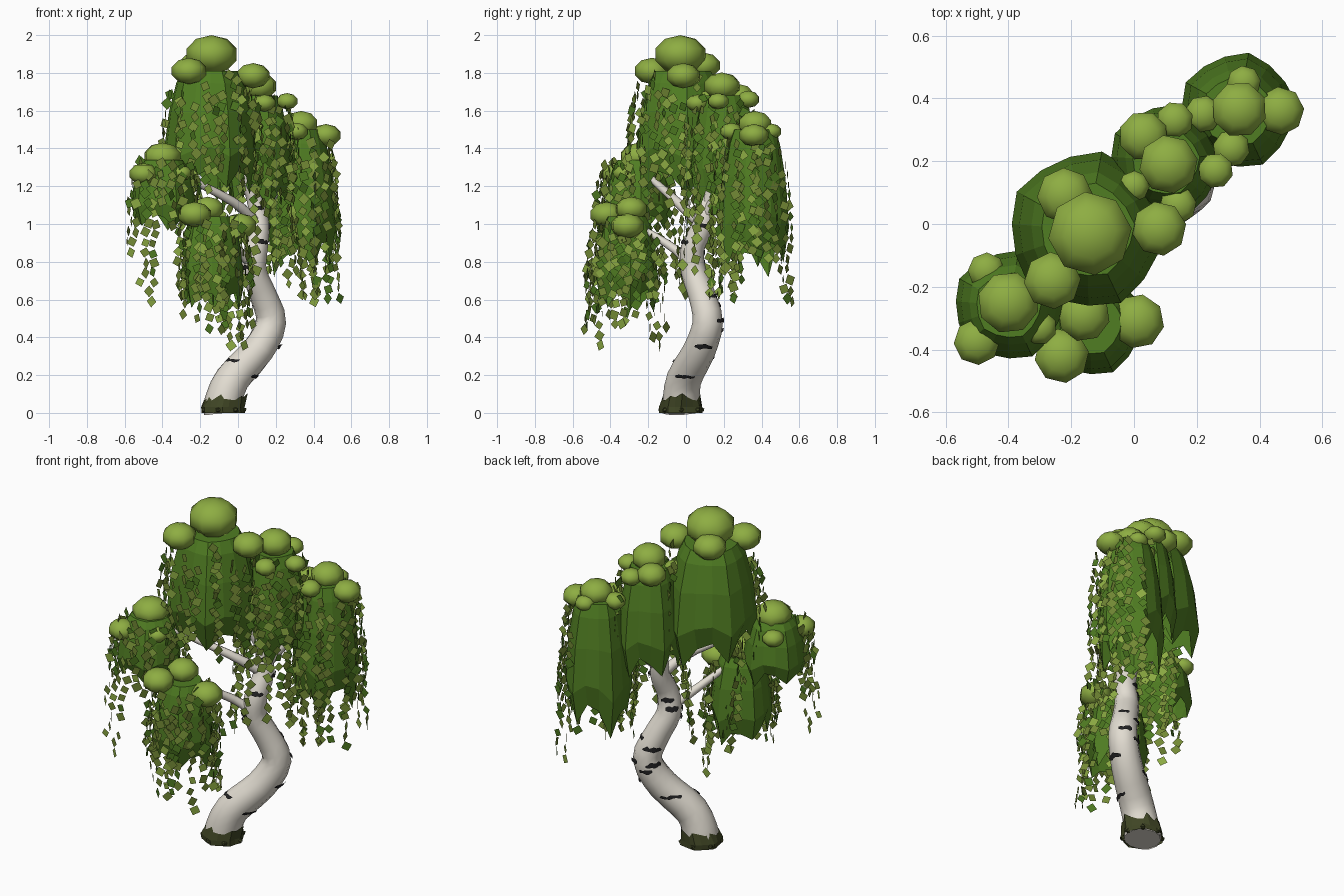
import bpy, bmesh, random
from math import sin, cos, pi, tau
from mathutils import Vector, Matrix

random.seed(11)
rnd = random.uniform

if "Cube" in bpy.data.objects:
    bpy.data.objects.remove(bpy.data.objects["Cube"], do_unlink=True)


def material(name, *rgb):
    m = bpy.data.materials.new(name)
    m.use_nodes = True
    m.diffuse_color = (*rgb, 1)
    m.node_tree.nodes["Principled BSDF"].inputs["Base Color"].default_value = (*rgb, 1)
    return m


BARK = material("pale bark", .76, .72, .64)
MARK = material("black bark mark", .016, .016, .017)
MOSS = material("dark moss", .05, .06, .018)
PUFF = material("light crown green", .27, .42, .055)
DRAPE = material("deep curtain green", .08, .205, .016)
LEAVES = [material("light leaf", .26, .4, .055),
          material("olive leaf", .17, .25, .035),
          material("dark leaf", .075, .19, .015)]


def finish(name, bm, mats, smooth=False):
    mesh = bpy.data.meshes.new(name)
    bm.to_mesh(mesh)
    bm.free()
    for m in mats:
        mesh.materials.append(m)
    for p in mesh.polygons:
        p.use_smooth = smooth
    obj = bpy.data.objects.new(name, mesh)
    bpy.context.collection.objects.link(obj)
    return obj


def bridge(bm, a, b, closed=True):
    n = len(a)
    for i in range(n if closed else n - 1):
        j = (i + 1) % n
        bm.faces.new((a[i], a[j], b[j], b[i]))


class Path:
    """Smooth curve through (x, y, z, radius) points."""
    def __init__(self, pts):
        self.p = [Vector(q) for q in pts]

    def at(self, s):
        last = len(self.p) - 1
        i = min(int(s * last), last - 1)
        t = s * last - i
        a, b, c, d = (self.p[max(0, min(last, i + k))] for k in (-1, 0, 1, 2))
        return (b * 2 + (c - a) * t + (a * 2 - b * 5 + c * 4 - d) * t * t
                + (b * 3 - a - c * 3 + d) * t ** 3) / 2

    def point(self, s, ang, grow=0):
        q = self.at(s)
        t = (self.at(min(1, s + .005)) - self.at(max(0, s - .005))).xyz.normalized()
        u = (Vector((1, 0, 0)) - t * t.x).normalized()
        return q.xyz + (u * cos(ang) + t.cross(u) * sin(ang)) * (q.w + grow), t

    def tube(self, name, mat, rings, sides):
        bm = bmesh.new()
        loops = [[bm.verts.new(self.point(k / rings, tau * i / sides)[0])
                  for i in range(sides)] for k in range(rings + 1)]
        for a, b in zip(loops, loops[1:]):
            bridge(bm, a, b)
        bm.faces.new(loops[0][::-1])
        bm.faces.new(loops[-1])
        obj = finish(name, bm, [mat], True)
        bpy.context.view_layer.objects.active = obj
        obj.select_set(True)
        bpy.ops.object.shade_smooth_by_angle(angle=pi / 3)
        obj.select_set(False)


# Twisting trunk, rising into the main crown
trunk = Path([(-.08, -.025, 0, .1), (-.08, -.025, .05, .1), (-.03, -.01, .18, .093),
              (.105, .07, .33, .086), (.175, .115, .48, .08), (.135, .085, .62, .072),
              (.085, .04, .75, .067), (.095, .035, .87, .062), (.11, .09, 1, .055),
              (.08, .1, 1.16, .042), (-.04, .04, 1.4, .035), (-.1, 0, 1.75, .02)])
trunk.tube("trunk", BARK, 33, 12)

# Branches reaching into each leaf clump
for name, pts in {
    "branch_right_low": [(.1, .03, .76, .028), (.0, -.05, .86, .024), (-.13, -.27, 1, .015)],
    "branch_right_high": [(.1, .08, 1, .032), (-.03, -.05, 1.12, .024), (-.38, -.25, 1.3, .015)],
    "branch_back": [(.1, .1, 1.06, .035), (.14, .17, 1.3, .03), (.12, .2, 1.62, .015)],
    "branch_left": [(.11, .1, 1.04, .035), (.24, .25, 1.26, .028), (.33, .35, 1.45, .015)],
}.items():
    Path(pts).tube(name, BARK, 8, 8)

# Dark ragged level marks wrapped round the bark: place along trunk, direction
bm = bmesh.new()
for s, deg in [(.195, 0), (.235, 245), (.29, 10), (.25, 140), (.34, 115), (.36, 150),
               (.37, 60), (.42, 130), (.45, 50), (.53, 225), (.56, 240), (.58, 135),
               (.62, 120), (.66, 300), (.72, 20), (.78, 280)]:
    ang, half = deg * pi / 180, rnd(.38, .65)
    level = trunk.at(s).z
    lo, hi = [], []
    for k in range(7):
        p, t = trunk.point(s, ang + half * (k / 3 - 1), .006)
        p += t * ((level - p.z) * .8 / t.z + rnd(-.005, .005))
        h = t * rnd(.008, .017) * (.5 if k in (0, 6) else 1)
        lo.append(bm.verts.new(p - h))
        hi.append(bm.verts.new(p + h))
    bridge(bm, lo, hi, False)
finish("bark_marks", bm, [MARK])

# Mossy collar with ragged upper edge, and stubby roots
bm = bmesh.new()
loops = [[] for _ in range(3)]
for i in range(20):
    a = tau * i / 20
    flare = .01 * (i % 3 == 0)
    for k, (r, z) in enumerate([(.108 + flare, 0), (.108 + flare, .03), (.103, rnd(.065, .105))]):
        c = trunk.at(z * 1.5).xyz
        loops[k].append(bm.verts.new((c.x + r * cos(a), c.y + r * sin(a), z)))
bridge(bm, loops[0], loops[1])
bridge(bm, loops[1], loops[2])
for i in range(7):
    a = tau * i / 7
    place = Matrix.Translation((-.08 + .1 * cos(a), -.025 + .1 * sin(a), .016)) \
        @ Matrix.Rotation(a, 4, 'Z') @ Matrix.Diagonal((.028, .017, .016, 1))
    bmesh.ops.create_icosphere(bm, subdivisions=1, radius=1, matrix=place)
finish("moss_collar", bm, [MOSS])

# Curtain outline: fraction of the drop, fraction of the radius
OUTLINE = [(0, .6), (.1, .74), (.35, .9), (.72, 1), (1, .84)]


def spread(t):
    for (t0, r0), (t1, r1) in zip(OUTLINE, OUTLINE[1:]):
        if t <= t1:
            return r0 + (r1 - r0) * (t - t0) / (t1 - t0)
    return .95 + .4 * (t - 1)


def curtain(name, x, y, top, bottom, radius):
    """Faceted open bell with a hem of pointed lobes."""
    bm, n = bmesh.new(), 15
    reach = [rnd(.9, 1.04) if i % 3 == 0 else rnd(.76, .88) for i in range(n)]
    loops = []
    for t, r in OUTLINE:
        ring = []
        for i in range(n):
            a = tau * (i + .3) / n
            rr = radius * r * (1.02 if i % 3 == 0 else .96)
            drop = t * (1 - (1 - reach[i]) * t)
            ring.append(bm.verts.new((x + rr * cos(a), y + rr * sin(a),
                                      top - (top - bottom) * drop)))
        loops.append(ring)
    for a, b in zip(loops, loops[1:]):
        bridge(bm, b, a)
    bm.faces.new(loops[0])
    finish(name, bm, [DRAPE])


def strands(name, x, y, top, bottom, radius, count, tail):
    """Hanging strings of upright square leaves, mostly on the front left side."""
    bm = bmesh.new()
    for k in range(count):
        a = -pi / 4 + (2 * (k + rnd(0, 1)) / count - 1) * 2.1
        z = top - rnd(.02, .3) * (top - bottom)
        end = bottom - rnd(-.15, tail)
        out = rnd(.012, .055)
        while z > end:
            r = radius * spread((top - z) / (top - bottom)) + out
            aa = a + rnd(-.06, .06)
            c = Vector((x + r * cos(aa), y + r * sin(aa), z))
            yaw, roll, size = a + pi / 2 + rnd(-.8, .8), rnd(-.5, .5), rnd(.025, .034)
            flat = Vector((cos(yaw), sin(yaw), 0))
            side = (flat * cos(roll) + Vector((0, 0, sin(roll)))) * size
            up = (Vector((0, 0, cos(roll))) - flat * sin(roll)) * size
            f = bm.faces.new([bm.verts.new(c + d) for d in (side, up, -side, -up)])
            f.material_index = random.choice((0, 1, 1, 2))
            z -= rnd(.046, .062)
    finish(name, bm, LEAVES)


def puffs(name, spots):
    """Flattened low-sided leaf mounds crowning a clump."""
    bm = bmesh.new()
    for x, y, z, r in spots:
        place = Matrix.Translation((x, y, z)) @ Matrix.Rotation(rnd(0, 1), 4, 'Z') \
            @ Matrix.Diagonal((r * 1.04, r * 1.04, r * .76, 1))
        bmesh.ops.create_uvsphere(bm, u_segments=8, v_segments=5, radius=1, matrix=place)
    finish(name, bm, [PUFF], True)


# Clumps: curtain (x, y, top, bottom, radius), strand count, tail length, puffs
CLUMPS = {
    "main": ((-.15, -.02, 1.81, 1.15, .25), 19, .08,
             [(-.14, -.03, 1.897, .135), (-.22, .09, 1.84, .09),
              (-.26, -.18, 1.81, .092), (.08, -.015, 1.785, .088)]),
    "back": ((.1, .2, 1.68, 1.06, .18), 18, .5,
             [(.11, .19, 1.73, .095), (.26, .17, 1.65, .057), (.13, .33, 1.66, .06),
              (.03, .28, 1.68, .08), (0, .12, 1.67, .05), (.14, .06, 1.64, .06)]),
    "left": ((.33, .36, 1.5, .74, .185), 17, .18,
             [(.335, .365, 1.53, .09), (.465, .36, 1.47, .078), (.35, .45, 1.49, .055),
              (.31, .24, 1.49, .06), (.22, .35, 1.5, .06)]),
    "right": ((-.4, -.26, 1.34, .98, .175), 17, .55,
              [(-.4, -.25, 1.355, .1), (-.5, -.375, 1.265, .075),
               (-.47, -.15, 1.27, .06), (-.3, -.33, 1.27, .055)]),
    "front": ((-.14, -.315, 1.04, .54, .17), 22, .2,
              [(-.23, -.42, 1.05, .088), (.01, -.31, .99, .088), (-.16, -.29, 1.08, .085)]),
}
for name, (shape, count, tail, spots) in CLUMPS.items():
    curtain(name + "_leaf_curtain", *shape)
    strands(name + "_hanging_leaves", *shape, count, tail)
    puffs(name + "_crown_puffs", spots)
